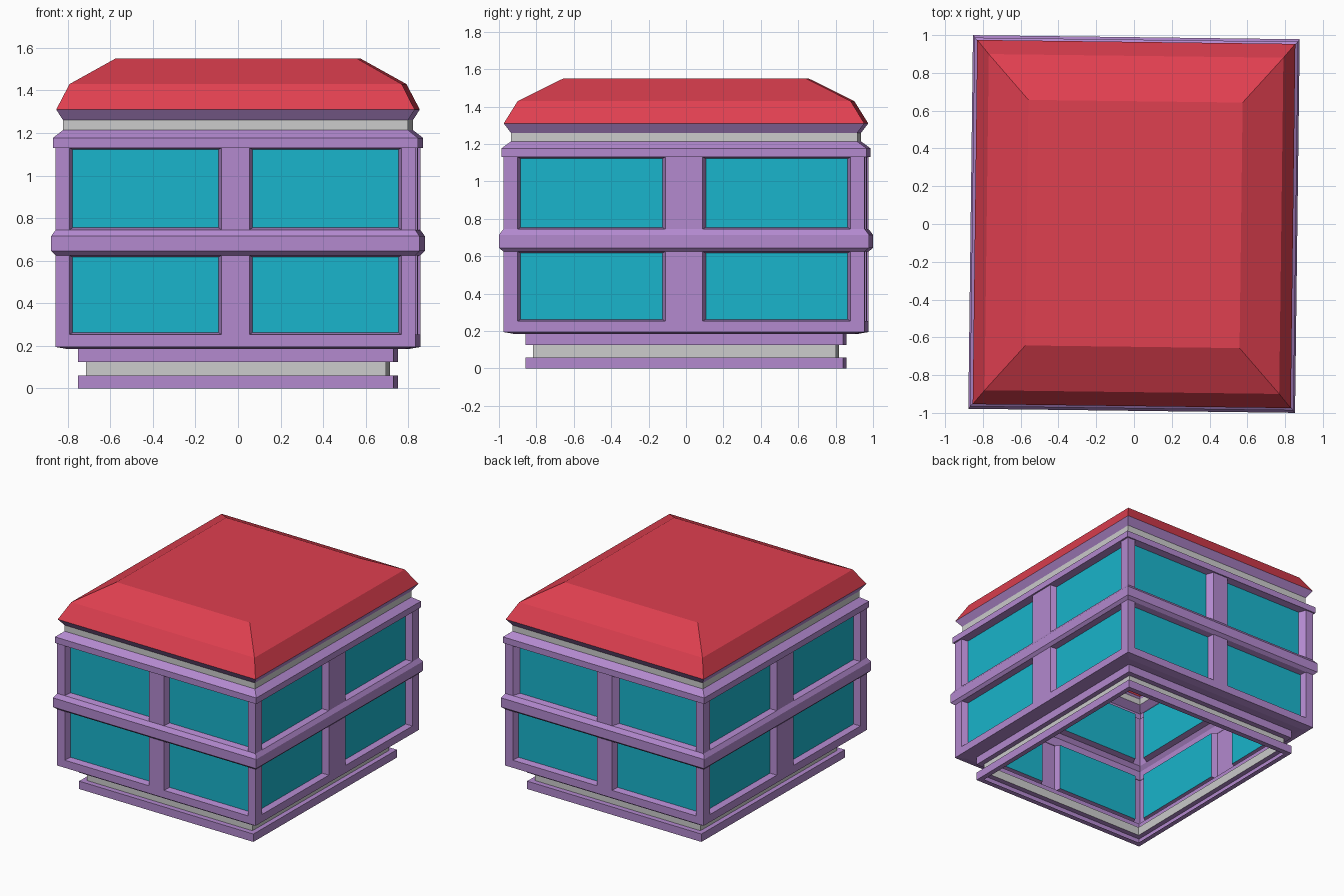
import bpy, bmesh
from mathutils import Matrix, Vector

if "Cube" in bpy.data.objects:
    bpy.data.objects.remove(bpy.data.objects["Cube"])

TURN = Matrix.Rotation(-0.0125, 4, 'Z')   # whole model sits very slightly turned


def material(name, rgb):
    m = bpy.data.materials.new(name)
    m.diffuse_color = (*rgb, 1)
    m.use_nodes = True
    m.node_tree.nodes["Principled BSDF"].inputs["Base Color"].default_value = m.diffuse_color
    return m


purple = material("purple", (0.45, 0.25, 0.62))
cyan = material("cyan", (0.01, 0.46, 0.60))
red = material("red", (0.74, 0.05, 0.08))


def finish(name, faces, mat=None):
    """Make one object from a list of polygons, sharing touching corners."""
    bm = bmesh.new()
    for f in faces:
        bm.faces.new([bm.verts.new(p) for p in f])
    bmesh.ops.remove_doubles(bm, verts=bm.verts, dist=1e-4)
    mesh = bpy.data.meshes.new(name)
    bm.to_mesh(mesh)
    bm.free()
    mesh.transform(TURN)
    if mat:
        mesh.materials.append(mat)
    ob = bpy.data.objects.new(name, mesh)
    bpy.context.collection.objects.link(ob)


def corners(hx, hy, z):
    return [Vector((sx * hx, sy * hy, z)) for sx, sy in ((-1, -1), (1, -1), (1, 1), (-1, 1))]


def rings(profile, cap=False):
    """Rectangular shell through (half x, half y, z) steps, open inside."""
    loops = [corners(*p) for p in profile]
    faces = [[a[i], a[(i + 1) % 4], b[(i + 1) % 4], b[i]]
             for a, b in zip(loops, loops[1:]) for i in range(4)]
    return faces + ([loops[-1]] if cap else [])


HX, HY, DEPTH = 0.845, 0.966, 0.045


def storey(z0, z1, splay_back):
    """Four walls of posts with two recessed windows each."""
    frame, panes = [], []
    for k in range(4):
        rot = Matrix.Rotation(k * 1.5707963, 4, 'Z')
        if k % 2 == 0:
            half, dist, inner, outer, s = HX, HY, 0.065, 0.78, 0.015
        else:
            half, dist, inner, outer, s = HY, HX, 0.10, 0.89, 0.016
        if k == 2:
            s = splay_back

        def quad(u0, u1, a, b, d):
            return [rot @ Vector((u, -d, z)) for u, z in ((u0, a), (u1, a), (u1, b), (u0, b))]

        # corner posts and centre post
        for u0, u1 in ((-half, -outer), (-inner, inner), (outer, half)):
            frame.append(quad(u0, u1, z0, z1, dist))
        # splayed reveals and panes
        for u0, u1 in ((-outer, -inner), (inner, outer)):
            o = quad(u0, u1, z0, z1, dist)
            p = quad(u0 + s, u1 - s, z0 + 0.01, z1 - 0.008, dist - DEPTH)
            frame += [[o[i], o[(i + 1) % 4], p[(i + 1) % 4], p[i]] for i in range(4)]
            panes.append(p)
    return frame, panes


# stepped base with a grey recessed band
finish("base_bottom_trim", rings([(0.705, 0.81, 0), (0.742, 0.85, 0), (0.742, 0.85, 0.06),
                                  (0.705, 0.81, 0.06)]), purple)
finish("base_grey_band", rings([(0.705, 0.81, 0.06), (0.705, 0.81, 0.125)]))
finish("base_top_trim", rings([(0.705, 0.81, 0.125), (0.742, 0.85, 0.125), (0.742, 0.85, 0.185),
                               (0.79, 0.91, 0.185), (HX, HY, 0.195), (HX, HY, 0.253)]), purple)

# two window storeys
for name, z0, z1, splay in (("lower", 0.253, 0.625, 0.015), ("upper", 0.745, 1.13, 0.03)):
    frame, panes = storey(z0, z1, splay)
    finish(name + "_window_frame", frame, purple)
    finish(name + "_windows", panes, cyan)

# belt between the storeys
finish("middle_belt", rings([(HX, HY, 0.625), (0.865, 0.989, 0.645), (0.865, 0.989, 0.715),
                             (HX, HY, 0.745)]), purple)

# cornice, grey neck and flared eave
finish("cornice", rings([(HX, HY, 1.13), (0.857, 0.976, 1.13), (0.857, 0.976, 1.177),
                         (0.81, 0.926, 1.214)]), purple)
finish("neck_grey_band", rings([(0.81, 0.926, 1.214), (0.81, 0.926, 1.26)]))
finish("eave", rings([(0.81, 0.926, 1.26), (0.842, 0.964, 1.31)]), purple)

# two-slope roof with flat top
finish("roof", rings([(0.842, 0.964, 1.31), (0.78, 0.89, 1.43), (0.567, 0.65, 1.55)], cap=True), red)
